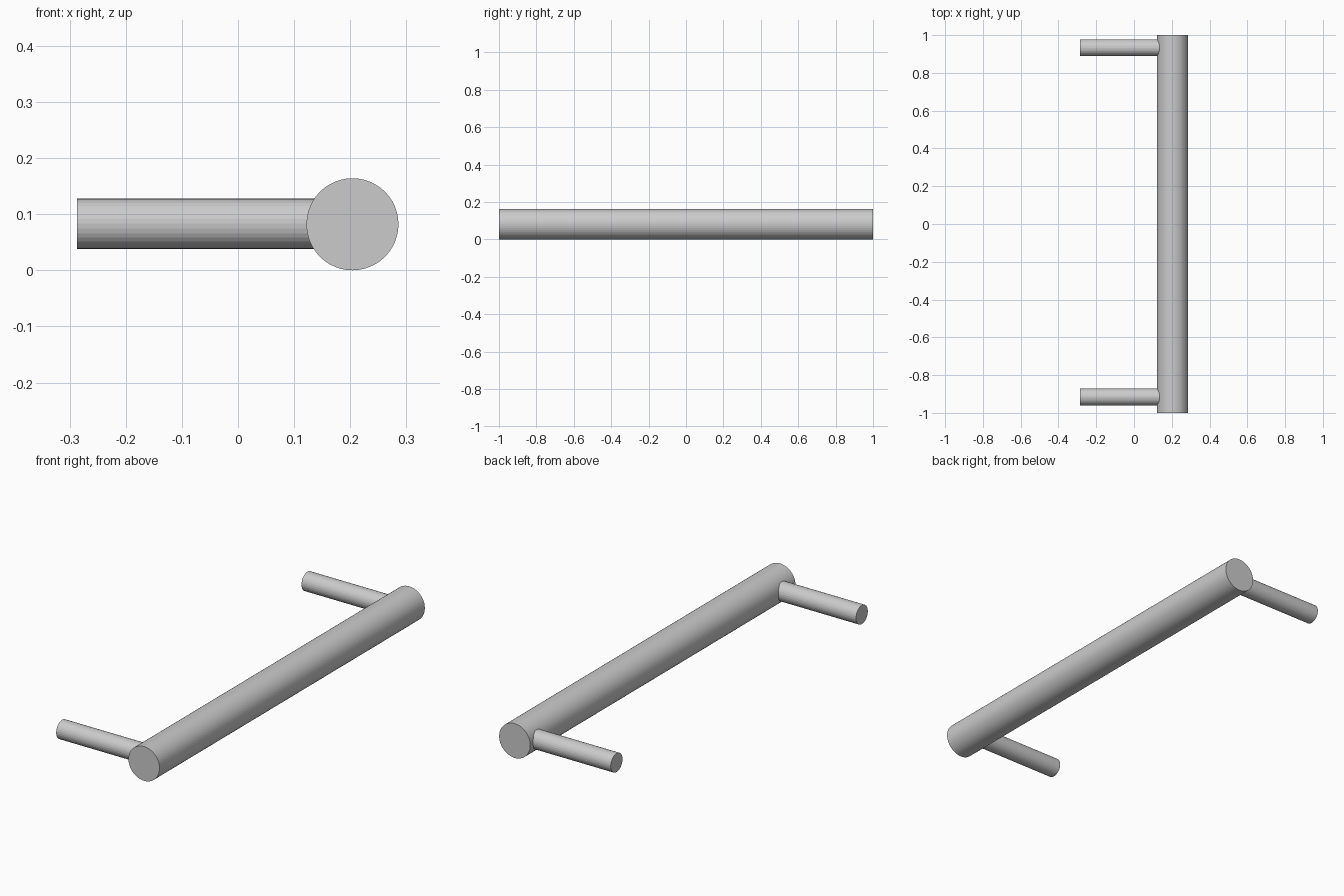
import bpy
from math import pi

if "Cube" in bpy.data.objects:
    bpy.data.objects.remove(bpy.data.objects["Cube"])

BAR_X, AXIS_Z = 0.204, 0.082
BAR_R, POST_R = 0.082, 0.0447
WALL_X = -0.287


def rod(name, radius, length, location, rotation, sides):
    bpy.ops.mesh.primitive_cylinder_add(
        vertices=sides, radius=radius, depth=length,
        location=location, rotation=rotation)
    obj = bpy.context.object
    obj.name = name
    bpy.ops.object.transform_apply(location=False, rotation=True, scale=False)
    return obj


# Long grip bar along y
rod("grip_bar", BAR_R, 2.0, (BAR_X, 0, AXIS_Z), (pi / 2, 0, 0), 48)

# Mounting posts, running from the wall side into the bar
post_end = BAR_X - 0.03
for name, y in (("front_post", -0.916), ("back_post", 0.933)):
    rod(name, POST_R, post_end - WALL_X,
        ((post_end + WALL_X) / 2, y, AXIS_Z + 0.001), (0, pi / 2, 0), 32)
